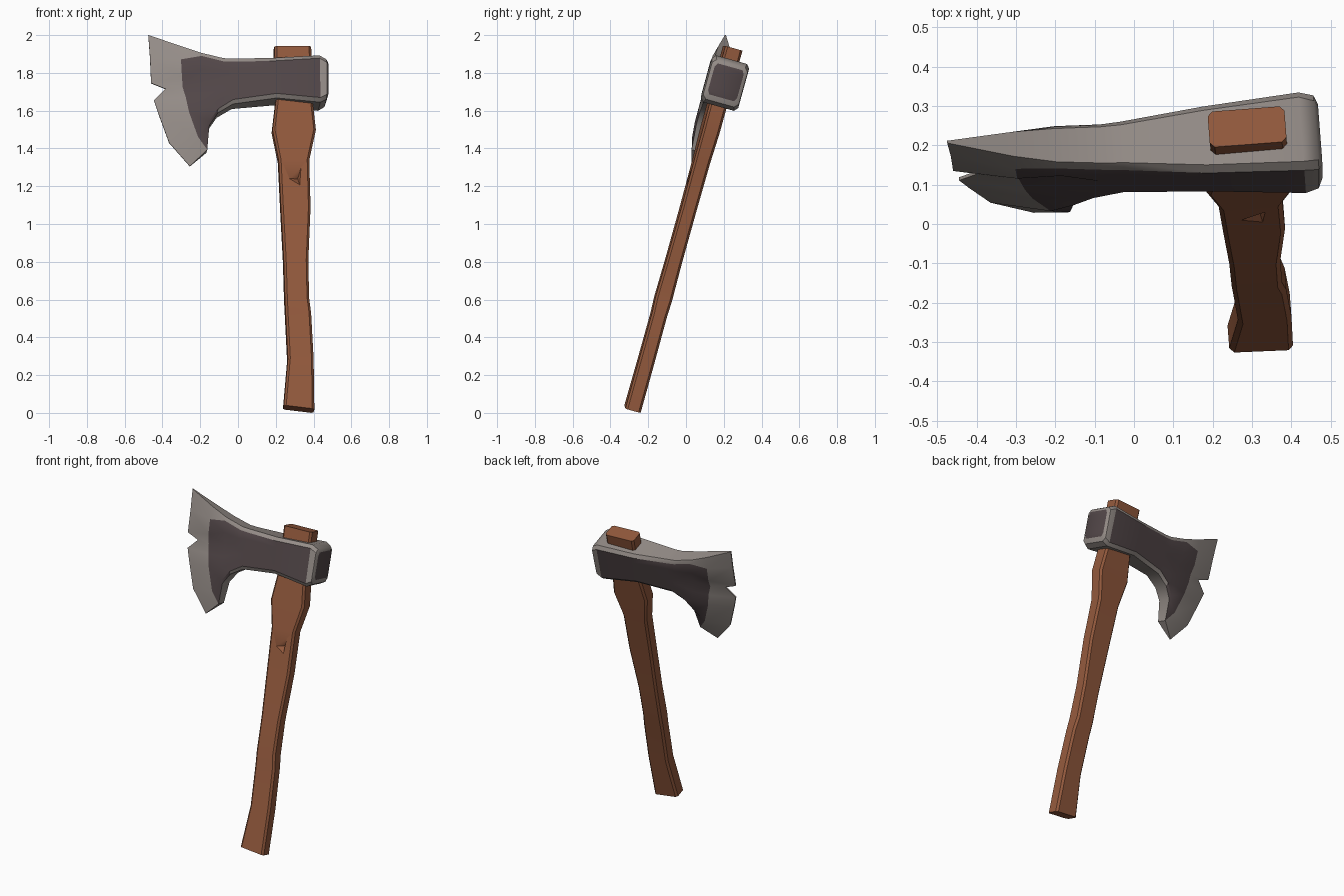
import bpy, bmesh, math
from mathutils import Vector

if "Cube" in bpy.data.objects:
    bpy.data.objects.remove(bpy.data.objects["Cube"])

# The axe leans back and is turned slightly: all parts lie on one tilted plane
LEAN, YAW = math.radians(15.6), math.radians(4.2)
N = Vector((-math.sin(YAW), math.cos(YAW) * math.cos(LEAN), -math.cos(YAW) * math.sin(LEAN)))


def pt(x, z, t):
    """Front-view point (x, z) on the tilted plane, offset t along its normal."""
    y = -0.285 - (N.x * (x - 0.3) + N.z * (z - 0.02)) / N.y
    return Vector((x, y, z)) + N * t


def material(name, col):
    m = bpy.data.materials.new(name)
    m.diffuse_color = (*col, 1)
    m.use_nodes = True
    m.node_tree.nodes["Principled BSDF"].inputs["Base Color"].default_value = m.diffuse_color
    return m


WOOD = material("brown_wood", (0.29, 0.10, 0.046))
LIGHT = material("worn_steel", (0.30, 0.265, 0.245))
DARK = material("dark_iron", (0.084, 0.062, 0.065))


def finish(name, bm, mats, angle=30):
    bmesh.ops.recalc_face_normals(bm, faces=bm.faces)
    me = bpy.data.meshes.new(name)
    bm.to_mesh(me)
    bm.free()
    for m in mats:
        me.materials.append(m)
    ob = bpy.data.objects.new(name, me)
    bpy.context.collection.objects.link(ob)
    bpy.ops.object.select_all(action='DESELECT')
    ob.select_set(True)
    bpy.context.view_layer.objects.active = ob
    bpy.ops.object.shade_smooth_by_angle(angle=math.radians(angle))
    return ob


# Handle: chamfered rectangular rings (z, left, right, half thickness, end slope)
rings = [(0.02, 0.24, 0.402, 0.042, 0.12), (0.28, 0.262, 0.398, 0.042, 0),
         (0.52, 0.25, 0.385, 0.041, 0), (0.60, 0.246, 0.374, 0.045, 0),
         (0.80, 0.24, 0.37, 0.042, 0), (1.08, 0.225, 0.382, 0.041, 0),
         (1.33, 0.213, 0.375, 0.043, 0), (1.49, 0.18, 0.41, 0.046, 0),
         (1.66, 0.20, 0.39, 0.047, 0), (1.93, 0.19, 0.385, 0.047, 0)]
bm = bmesh.new()
prev = None
c = 0.012
for z, l, r, w, s in rings:
    sec = [(l + c, -w), (r - c, -w), (r, -w + c), (r, w - c),
           (r - c, w), (l + c, w), (l, w - c), (l, -w + c)]
    ring = [bm.verts.new(pt(x, z - s * (x - (l + r) / 2), t)) for x, t in sec]
    if prev:
        for i in range(8):
            j = (i + 1) % 8
            bm.faces.new((prev[i], prev[j], ring[j], ring[i]))
    else:
        bm.faces.new(ring)
    prev = ring
bm.faces.new(prev)
handle = finish("handle", bm, [WOOD])

# Gouge in the front of the handle
bm = bmesh.new()
tri = [bm.verts.new(pt(x, z, -0.06)) for x, z in ((0.24, 1.225), (0.34, 1.32), (0.33, 1.17))]
tip = bm.verts.new(pt(0.315, 1.235, -0.015))
bm.faces.new(tri)
for i in range(3):
    bm.faces.new((tri[i], tri[(i + 1) % 3], tip))
cutter = finish("gouge_cutter", bm, [WOOD])
cutter.hide_render = True
cutter.hide_set(True)
mod = handle.modifiers.new("gouge", 'BOOLEAN')
mod.operation = 'DIFFERENCE'
mod.object = cutter

# Axe head: columns from cutting edge to poll, each with 8 points from top to bottom
edge = [(-.475, 2.0), (-.466, 1.88), (-.46, 1.745), (-.385, 1.715),
        (-.445, 1.655), (-.42, 1.58), (-.365, 1.43), (-.255, 1.305)]
bevel = [(-.31, 1.935), (-.305, 1.86), (-.30, 1.77), (-.295, 1.715),
         (-.28, 1.66), (-.262, 1.58), (-.215, 1.45), (-.165, 1.385)]


def column(xt, zt, xb, zb, c=0.02):
    k = c / (zt - zb)
    fr = [0, k] + [k + (1 - 2 * k) * i / 5 for i in range(1, 5)] + [1 - k, 1]
    return [(xt + (xb - xt) * f, zt + (zb - zt) * f) for f in fr]


# (points, half thickness, chamfer)
cols = [(edge, 0.004, 0.001), (bevel, 0.044, 0.012),
        (column(-.20, 1.895, -.155, 1.51), 0.056, 0.012),
        (column(-.08, 1.865, -.11, 1.575), 0.060, 0.012),
        (column(-.03, 1.862, -.03, 1.622), 0.064, 0.014),
        (column(.18, 1.86, .20, 1.648), 0.088, 0.016),
        (column(.425, 1.87, .43, 1.622), 0.103, 0.018),
        (column(.463, 1.85, .463, 1.64), 0.098, 0.02),
        (column(.473, 1.832, .473, 1.668), 0.080, 0.012)]
dents = {(1, 3): 0.030, (2, 3): 0.038}
bm = bmesh.new()
grid = {}
for i, (pts, w, c) in enumerate(cols):
    for j, (x, z) in enumerate(pts):
        t = w - c if j in (0, 7) else dents.get((i, j), w)
        for s in (-1, 1):
            grid[s, i, j] = bm.verts.new(pt(x, z, s * t))


def quad(dark, *keys):
    bm.faces.new([grid[k] for k in keys]).material_index = int(dark)


last = len(cols) - 1
for i in range(last):
    # Cheeks: dark between the cutting bevel, the worn rims and the poll
    for j in range(7):
        dark = 1 <= i <= 5 and 1 <= j <= (6 if i < 3 else 5)
        for s in (-1, 1):
            quad(dark, (s, i, j), (s, i + 1, j), (s, i + 1, j + 1), (s, i, j + 1))
    # Top and underside
    for j in (0, 7):
        quad(False, (-1, i, j), (-1, i + 1, j), (1, i + 1, j), (1, i, j))
# Cutting edge and dark poll face
for i in (0, last):
    for j in range(7):
        quad(i == last, (-1, i, j), (1, i, j), (1, i, j + 1), (-1, i, j + 1))
finish("axe_head", bm, [LIGHT, DARK], 35)
